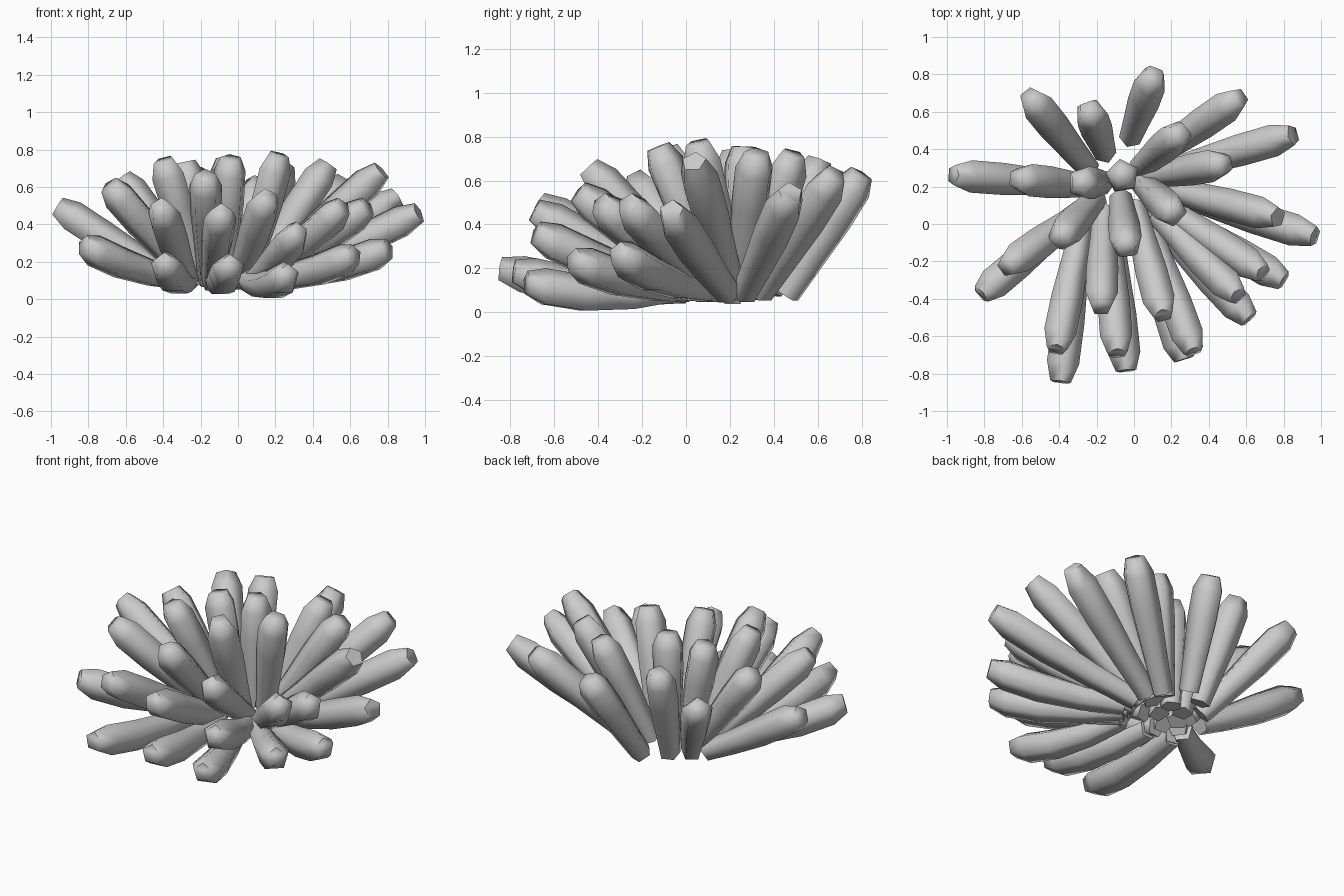
import bpy, bmesh, math
from mathutils import Vector

if "Cube" in bpy.data.objects:
    bpy.data.objects.remove(bpy.data.objects["Cube"])

# Ring stations along a finger: fraction of length, radius
PROFILE = [(0, .061), (.3, .074), (.62, .090), (.88, .091), (1, .058)]


def finger(name, tip, base, sides=5):
    tip, base = Vector(tip), Vector(base)
    axis = (tip - base).normalized()
    tip += axis * .025
    # low fingers droop in the middle
    sag = Vector((0, 0, -.08 * max(0, .65 - tip.z)))
    side = axis.cross(Vector((0, 0, 1))).normalized()
    up = side.cross(axis)
    bm = bmesh.new()
    rings = []
    for t, r in PROFILE:
        c = base.lerp(tip, t) + sag * 4 * t * (1 - t)
        rings.append([bm.verts.new(c + r * (up * math.cos(a) + side * math.sin(a)))
                      for a in (2 * math.pi * i / sides for i in range(sides))])
    for lo, hi in zip(rings, rings[1:]):
        for i in range(sides):
            j = (i + 1) % sides
            bm.faces.new((lo[i], lo[j], hi[j], hi[i]))
    bm.faces.new(rings[0][::-1])
    bm.faces.new(rings[-1])
    bmesh.ops.recalc_face_normals(bm, faces=bm.faces)
    me = bpy.data.meshes.new(name)
    bm.to_mesh(me)
    bm.free()
    ob = bpy.data.objects.new(name, me)
    bpy.context.collection.objects.link(ob)
    bpy.context.view_layer.objects.active = ob
    ob.select_set(True)
    bpy.ops.object.shade_smooth_by_angle(angle=math.radians(75))
    ob.select_set(False)


# Each finger: tip, then base
back = [((-.55, .67, .58), (-.24, .29, .09)),
        ((-.235, .60, .67), (-.155, .38, .09)),
        ((.10, .785, .61), (-.02, .46, .08)),
        ((.55, .665, .61), (.08, .34, .09))]

# Upright fingers in the middle
upright = [((-.28, .22, .71), (-.16, .22, .10)),
           ((-.06, .26, .73), (-.07, .24, .10)),
           ((-.39, -.07, .72), (-.20, .14, .10)),
           ((-.04, -.12, .73), (-.07, .14, .10)),
           ((.21, .06, .75), (.04, .22, .10)),
           ((.24, .48, .70), (.03, .30, .10)),
           ((.47, .32, .70), (.07, .25, .10)),
           ((-.175, -.43, .64), (-.16, .07, .10)),
           ((-.61, .24, .63), (-.22, .20, .10))]

# Leaning fingers around the sides and front
leaning = [((-.945, .26, .48), (-.30, .21, .08)),
           ((-.67, -.22, .59), (-.24, .09, .10)),
           ((-.41, -.65, .48), (-.27, .03, .09)),
           ((-.09, -.67, .45), (-.14, .03, .09)),
           ((.15, -.47, .53), (.00, .10, .10)),
           ((.31, -.66, .35), (.07, .00, .09)),
           ((.54, -.37, .48), (.09, .09, .09)),
           ((.67, -.25, .48), (.10, .13, .09)),
           ((.75, .04, .67), (.10, .21, .09)),
           ((.945, -.06, .45), (.14, .19, .09)),
           ((.83, .47, .53), (.13, .27, .09))]

# Low fingers near the ground
low = [((-.80, -.36, .28), (-.29, .07, .10)),
       ((-.39, -.82, .19), (-.28, .00, .09)),
       ((-.045, -.76, .18), (-.12, -.02, .09)),
       ((.26, -.70, .13), (.05, -.04, .10)),
       ((.60, -.49, .23), (.10, .04, .10)),
       ((.78, -.29, .26), (.14, .09, .10))]

for group, items in (("back", back), ("upright", upright),
                     ("leaning", leaning), ("low", low)):
    for n, (tip, base) in enumerate(items):
        finger(f"{group}_finger_{n + 1}", tip, base)
